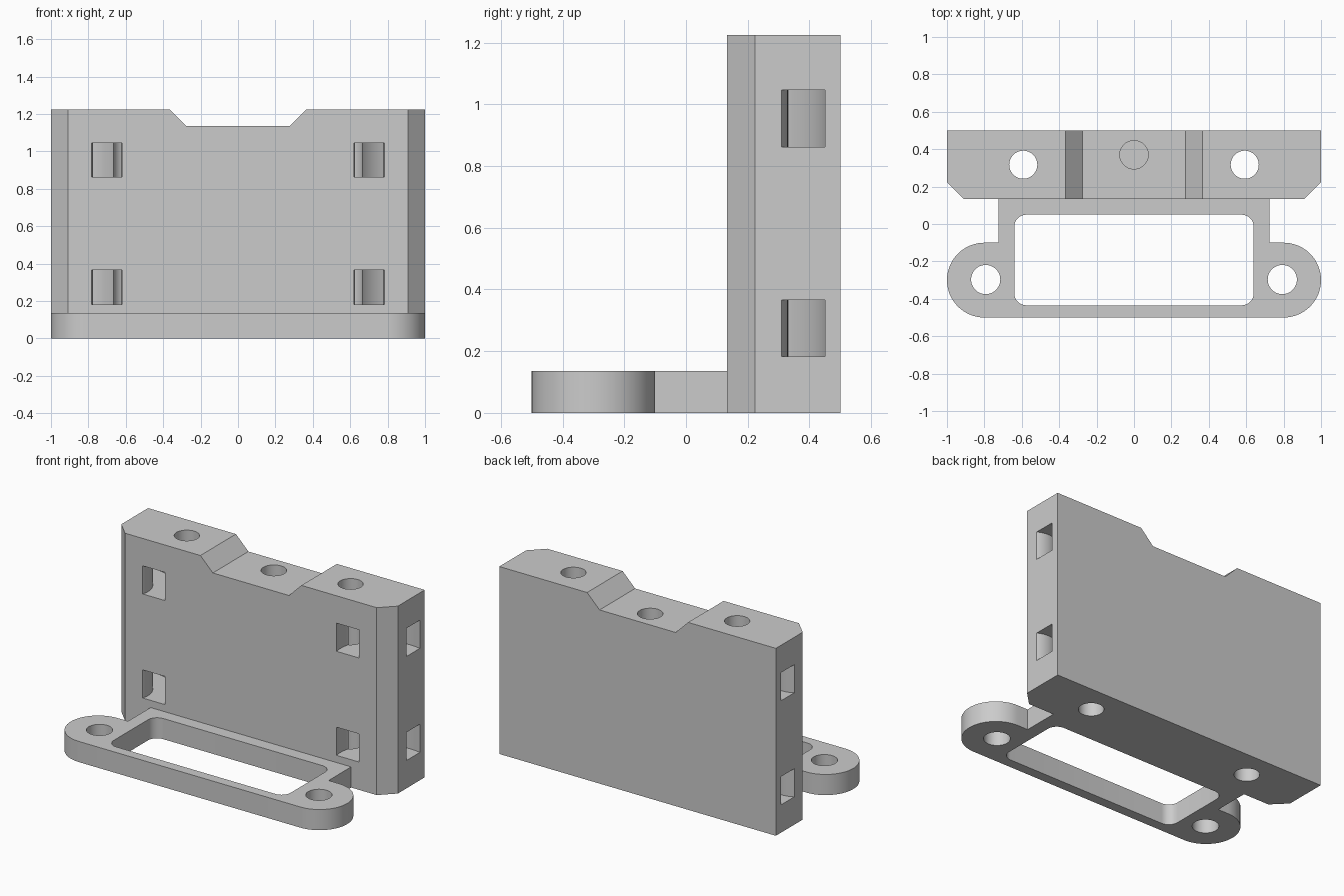
import bpy, bmesh, math

if "Cube" in bpy.data.objects:
    bpy.data.objects.remove(bpy.data.objects["Cube"])

grey = bpy.data.materials.new("light grey plastic")
grey.diffuse_color = (0.6, 0.6, 0.6, 1)
grey.use_nodes = True
grey.node_tree.nodes["Principled BSDF"].inputs["Base Color"].default_value = grey.diffuse_color


def arc(cx, cy, rx, ry, a0, a1, n):
    """Points along an elliptical arc, angles in degrees."""
    return [(cx + rx * math.cos(math.radians(a0 + (a1 - a0) * i / n)),
             cy + ry * math.sin(math.radians(a0 + (a1 - a0) * i / n)))
            for i in range(n + 1)]


def prism(name, outline, lo, hi, axis="z"):
    """Extrude an outline: (x, y) along z, or (x, z) along y."""
    bm = bmesh.new()
    place = (lambda p, t: (p[0], p[1], t)) if axis == "z" else (lambda p, t: (p[0], t, p[1]))
    low = [bm.verts.new(place(p, lo)) for p in outline]
    high = [bm.verts.new(place(p, hi)) for p in outline]
    bm.faces.new(low)
    bm.faces.new(high)
    n = len(outline)
    for i in range(n):
        j = (i + 1) % n
        bm.faces.new((low[i], low[j], high[j], high[i]))
    bmesh.ops.recalc_face_normals(bm, faces=bm.faces)
    mesh = bpy.data.meshes.new(name)
    bm.to_mesh(mesh)
    bm.free()
    mesh.materials.append(grey)
    ob = bpy.data.objects.new(name, mesh)
    bpy.context.collection.objects.link(ob)
    return ob


def combine(target, tool, operation="DIFFERENCE"):
    """Apply a boolean and discard the tool."""
    mod = target.modifiers.new("boolean", "BOOLEAN")
    mod.operation, mod.solver, mod.object = operation, "EXACT", tool
    bpy.context.view_layer.objects.active = target
    bpy.ops.object.modifier_apply(modifier=mod.name)
    bpy.data.objects.remove(tool)


def drill(target, x, y, r, lo, hi):
    combine(target, prism("drill", arc(x, y, r, r, 0, 352.5, 47), lo, hi))


FRONT, BACK, TOP, PLATE = 0.133, 0.5, 1.225, 0.135

# Upright block with chamfered front corners
bracket = prism("mounting_bracket",
                [(-1, BACK), (-1, 0.223), (-0.91, FRONT),
                 (0.91, FRONT), (1, 0.223), (1, BACK)], 0, TOP)

# Sloped notch in the top edge
combine(bracket, prism("notch", [(-0.465, 1.325), (-0.275, 1.135),
                                 (0.275, 1.135), (0.465, 1.325)], 0, 0.7, "y"))

# Flat foot with rounded ears, overlapping into the block
foot = prism("foot", [(0.725, 0.25), (0.725, -0.1)]
             + arc(0.8, -0.3, 0.2, 0.2, 90, -90, 32)
             + arc(-0.8, -0.3, 0.2, 0.2, 270, 90, 32)
             + [(-0.725, -0.1), (-0.725, 0.25)], 0, PLATE)
combine(bracket, foot, "UNION")

# Rounded rectangular window in the foot
r = 0.065
window = (arc(0.64 - r, 0.05 - r, r, r, 90, 0, 8) + arc(0.64 - r, -0.435 + r, r, r, 0, -90, 8)
          + arc(-0.64 + r, -0.435 + r, r, r, 270, 180, 8)
          + arc(-0.64 + r, 0.05 - r, r, r, 180, 90, 8))
combine(bracket, prism("window", window, -0.1, 0.3))

# Screw holes through ears and block, and a blind hole in the middle
for s in (-1, 1):
    drill(bracket, s * 0.793, -0.297, 0.078, -0.1, 0.3)
    drill(bracket, s * 0.592, 0.317, 0.075, -0.1, 1.4)
drill(bracket, 0, 0.37, 0.076, 0.6, 1.4)

# Curved strap slots running from the front face to each side face
for s in (-1, 1):
    for lo, hi in ((0.182, 0.366), (0.862, 1.046)):
        outline = (arc(0.925, 0.18, 0.31, 0.278, 50, 215, 40)
                   + arc(0.925, 0.18, 0.15, 0.15, 235, 15, 32))
        combine(bracket, prism("slot", [(s * x, y) for x, y in outline], lo, hi))

bpy.ops.object.select_all(action="DESELECT")
bracket.select_set(True)
bpy.context.view_layer.objects.active = bracket
bpy.ops.object.shade_smooth_by_angle(angle=math.radians(30))
